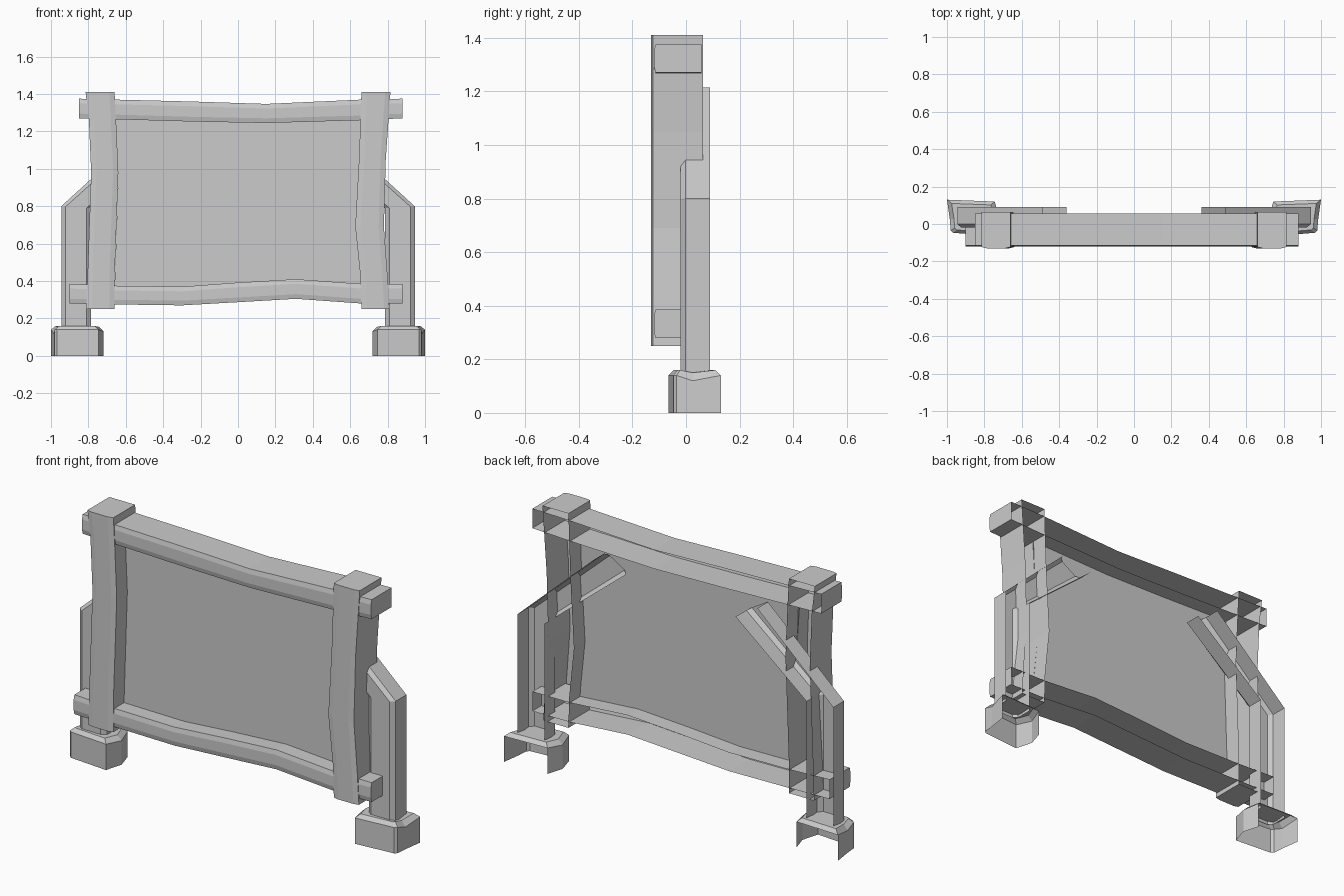
import bpy

if "Cube" in bpy.data.objects:
    bpy.data.objects.remove(bpy.data.objects["Cube"])


def make(name, verts, faces, mirror=False):
    mesh = bpy.data.meshes.new(name)
    mesh.from_pydata(verts, [], faces)
    mesh.update()
    ob = bpy.data.objects.new(name, mesh)
    bpy.context.collection.objects.link(ob)
    if mirror:
        ob.modifiers.new("Mirror", 'MIRROR').use_axis[0] = True
    return ob


def beam(name, pairs, front, back, chamfer, depth, caps=True, mirror=False):
    """Open-backed beam with chamfered front edges; pairs hold both (x, z) edges along its length."""
    verts, faces = [], []
    for (ax, az, bx, bz) in pairs:
        width = ((bx - ax) ** 2 + (bz - az) ** 2) ** 0.5
        t = chamfer / width
        for f, y in ((0, back), (0, front + depth), (t, front),
                     (1 - t, front), (1, front + depth), (1, back)):
            verts.append((ax + (bx - ax) * f, y, az + (bz - az) * f))
    for i in range(len(pairs) - 1):
        for j in range(5):
            a = i * 6 + j
            faces.append((a, a + 1, a + 7, a + 6))
    if caps:
        n = len(verts)
        faces.append(tuple(range(5, -1, -1)))
        faces.append(tuple(range(n - 6, n)))
    return make(name, verts, faces, mirror)


# Crooked frame posts: (left x, right x, z)
left = [(-.81, -.66, .25), (-.805, -.66, .42), (-.785, -.64, .98),
        (-.797, -.652, 1.26), (-.815, -.66, 1.41)]
right = [(.66, .81, .25), (.655, .80, .42), (.627, .78, .69),
         (.647, .79, 1.05), (.66, .815, 1.41)]
for name, rows in (("left_post", left), ("right_post", right)):
    beam(name, [(a, z, b, z) for a, b, z in rows], -.13, .063, .028, .007)

# Wavy rails: (x, bottom z, top z)
top = [(-.85, 1.27, 1.375), (-.66, 1.265, 1.37), (-.25, 1.253, 1.36),
       (.15, 1.245, 1.347), (.66, 1.26, 1.37), (.88, 1.27, 1.375)]
bottom = [(-.90, .28, .385), (-.66, .275, .375), (-.30, .27, .37), (.0, .287, .392),
          (.31, .305, .41), (.66, .28, .385), (.88, .28, .385)]
for name, rows in (("top_rail", top), ("bottom_rail", bottom)):
    beam(name, [(x, b, x, t) for x, b, t in rows], -.12, .057, .025, .006)

# Board panel fitted to the inner edges of the frame
outline = [(x, t) for x, b, t in bottom[1:-1]]
outline += [(a, z) for a, b, z in right[2:4]]
outline += [(x, b) for x, b, t in reversed(top[1:-1])]
outline += [(b, z) for a, b, z in left[2:3]]
make("panel", [(x, -.032, z) for x, z in outline], [tuple(range(len(outline)))])

# Rear legs bending into diagonal braces
beam("leg_brace", [(.785, .14, .945, .14), (.785, .79, .945, .80), (.36, 1.135, .49, 1.215)],
     -.02, .09, .024, .019, caps=False, mirror=True)

# Feet: open at the back and bottom, with a sloped rim around the top
plan = [(.745, .12, .14), (.718, .03, .13), (.745, -.065, .14), (.967, -.047, .14),
        (.98, -.035, .14), (.985, .025, .12), (1.0, .13, .14)]
n = len(plan)
cx, cy = .86, .03
verts = [(x, y, 0) for x, y, z in plan]
verts += [(x, y, z) for x, y, z in plan]
verts += [(cx + (x - cx) * .82, cy + (y - cy) * .8, z * .5 + .09) for x, y, z in plan]
faces = [(i, i + 1, i + 1 + n, i + n) for i in range(n - 1)]
faces += [(n + i, n + (i + 1) % n, 2 * n + (i + 1) % n, 2 * n + i) for i in range(n)]
faces.append(tuple(range(2 * n, 3 * n)))
make("foot", verts, faces, mirror=True)
